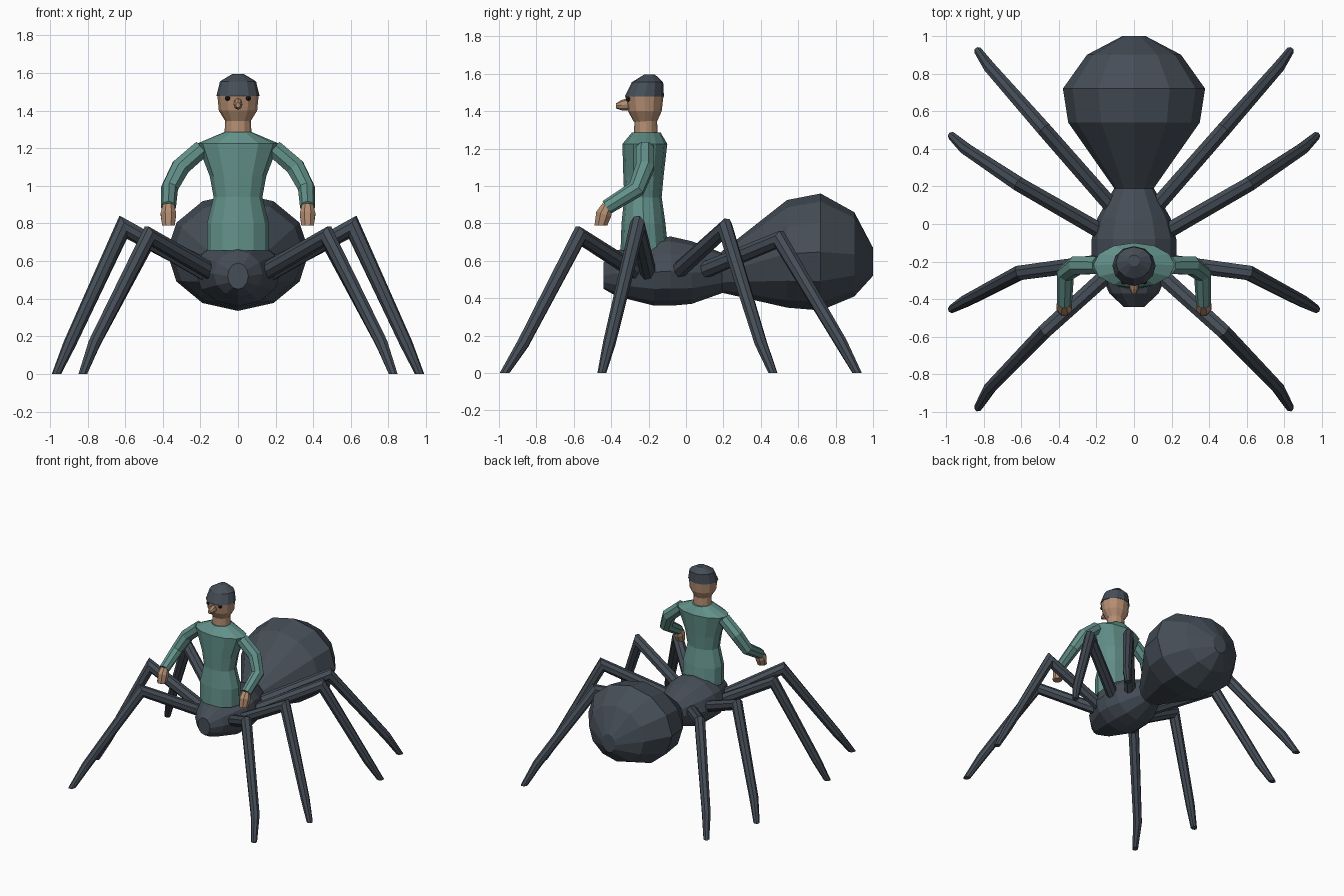
import bpy, bmesh
from math import sin, cos, pi
from mathutils import Vector

if "Cube" in bpy.data.objects:
    bpy.data.objects.remove(bpy.data.objects["Cube"], do_unlink=True)


def material(name, rgb):
    m = bpy.data.materials.new(name)
    m.use_nodes = True
    m.diffuse_color = (*rgb, 1)
    bsdf = m.node_tree.nodes["Principled BSDF"]
    bsdf.inputs["Base Color"].default_value = (*rgb, 1)
    bsdf.inputs["Roughness"].default_value = 0.8
    return m


SLATE = material("dark slate", (0.06, 0.075, 0.095))
TEAL = material("teal cloth", (0.125, 0.285, 0.255))
SKIN = material("skin", (0.46, 0.27, 0.17))
BLACK = material("eye black", (0.012, 0.012, 0.015))


def skin_rings(name, rings, mat):
    """Join matching rings of points into a closed, flat shaded mesh."""
    bm = bmesh.new()
    loops = [[bm.verts.new(p) for p in ring] for ring in rings]
    n = len(loops[0])
    for a, b in zip(loops, loops[1:]):
        for i in range(n):
            j = (i + 1) % n
            bm.faces.new((a[i], a[j], b[j], b[i]))
    bm.faces.new(loops[0])
    bm.faces.new(loops[-1])
    bmesh.ops.recalc_face_normals(bm, faces=bm.faces)
    mesh = bpy.data.meshes.new(name)
    bm.to_mesh(mesh)
    bm.free()
    mesh.materials.append(mat)
    ob = bpy.data.objects.new(name, mesh)
    bpy.context.collection.objects.link(ob)
    return ob


def loft(name, axis, sections, mat, n=12):
    """Sections are (position on axis, low, high, half width in x)."""
    rings = []
    for pos, low, high, half in sections:
        ring = []
        for i in range(n):
            t = 2 * pi * i / n
            x = half * cos(t)
            v = (low + high) / 2 + (high - low) / 2 * sin(t)
            ring.append((x, pos, v) if axis == "y" else (x, v, pos))
        rings.append(ring)
    return skin_rings(name, rings, mat)


def tube(name, path, radii, mat, n=8, end=None):
    """Mitred tube along a path; end is the normal of the last cut."""
    pts = [Vector(p) for p in path]
    dirs = [(b - a).normalized() for a, b in zip(pts, pts[1:])]
    side = dirs[0].cross(Vector((0, 0, 1))).normalized()
    up = side.cross(dirs[0])
    offs = [side * cos(2 * pi * (i + .5) / n) + up * sin(2 * pi * (i + .5) / n)
            for i in range(n)]
    rings = [[pts[0] + o * radii[0] for o in offs]]
    for k in range(1, len(pts)):
        d = dirs[k - 1]
        if k < len(dirs):
            normal = d + dirs[k]
        else:
            normal = Vector(end) if end else d
        # slide the ring along the segment onto the cutting plane
        offs = [o - d * (o.dot(normal) / d.dot(normal)) for o in offs]
        rings.append([pts[k] + o * radii[k] for o in offs])
    return skin_rings(name, rings, mat)


# Spider body: thorax, waist and abdomen
loft("thorax", "y", [
    (-.44, .45, .59, .055), (-.37, .41, .655, .13), (-.17, .36, .72, .225),
    (-.08, .36, .73, .225), (.03, .37, .705, .195), (.2, .43, .64, .1)], SLATE)
loft("abdomen", "y", [
    (.19, .43, .65, .105), (.54, .35, .925, .35), (.72, .335, .96, .378),
    (.9, .41, .86, .25), (1.0, .52, .67, .06)], SLATE)

# Upper body
loft("torso", "z", [
    (.655, -.35, -.095, .165), (.8, -.345, -.11, .165), (.94, -.33, -.13, .13),
    (1.05, -.335, -.12, .15), (1.225, -.34, -.1, .217),
    (1.285, -.29, -.135, .075)], TEAL)
loft("neck", "z", [(1.25, -.28, -.15, .073), (1.355, -.275, -.155, .068)], SKIN)
loft("head", "z", [
    (1.345, -.28, -.155, .068), (1.4, -.31, -.13, .102),
    (1.485, -.325, -.12, .11)], SKIN)
loft("cap", "z", [
    (1.478, -.328, -.118, .115), (1.555, -.29, -.122, .096),
    (1.595, -.225, -.165, .03)], SLATE)
loft("nose", "y", [
    (-.29, 1.405, 1.475, .022), (-.345, 1.405, 1.46, .024),
    (-.373, 1.415, 1.443, .012)], SKIN, n=8)

# Paired parts: knee and foot positions for each leg, front to back
LEGS = {
    "front": [(.12, -.25, .53), (.475, -.57, .735), (.765, -.87, .16), (.825, -.97, 0)],
    "middle_front": [(.16, -.2, .53), (.61, -.26, .785), (.895, -.41, .16), (.965, -.45, 0)],
    "middle_back": [(.14, -.06, .53), (.61, .21, .775), (.895, .4, .16), (.965, .465, 0)],
    "back": [(.08, .05, .53), (.475, .5, .715), (.765, .83, .16), (.825, .915, 0)],
}
ARM = [(.19, -.22, 1.2), (.305, -.22, 1.1), (.365, -.265, .985), (.37, -.425, .885)]
HAND = [(.37, -.42, .895), (.37, -.44, .85), (.37, -.455, .79)]

for label, s in (("left", 1), ("right", -1)):
    def side(path):
        return [(s * x, y, z) for x, y, z in path]

    for name, path in LEGS.items():
        tube(f"{label}_{name}_leg", side(path), (.045, .042, .034, .023),
             SLATE, end=(0, 0, 1))
    tube(f"{label}_arm", side(ARM), (.05, .052, .046, .04), TEAL)
    tube(f"{label}_hand", side(HAND), (.032, .045, .036), SKIN, end=(0, 0, 1))
    bpy.ops.mesh.primitive_uv_sphere_add(
        segments=8, ring_count=6, radius=.014, location=(s * .055, -.308, 1.466))
    eye = bpy.context.object
    eye.name = f"{label}_eye"
    eye.data.materials.append(BLACK)
